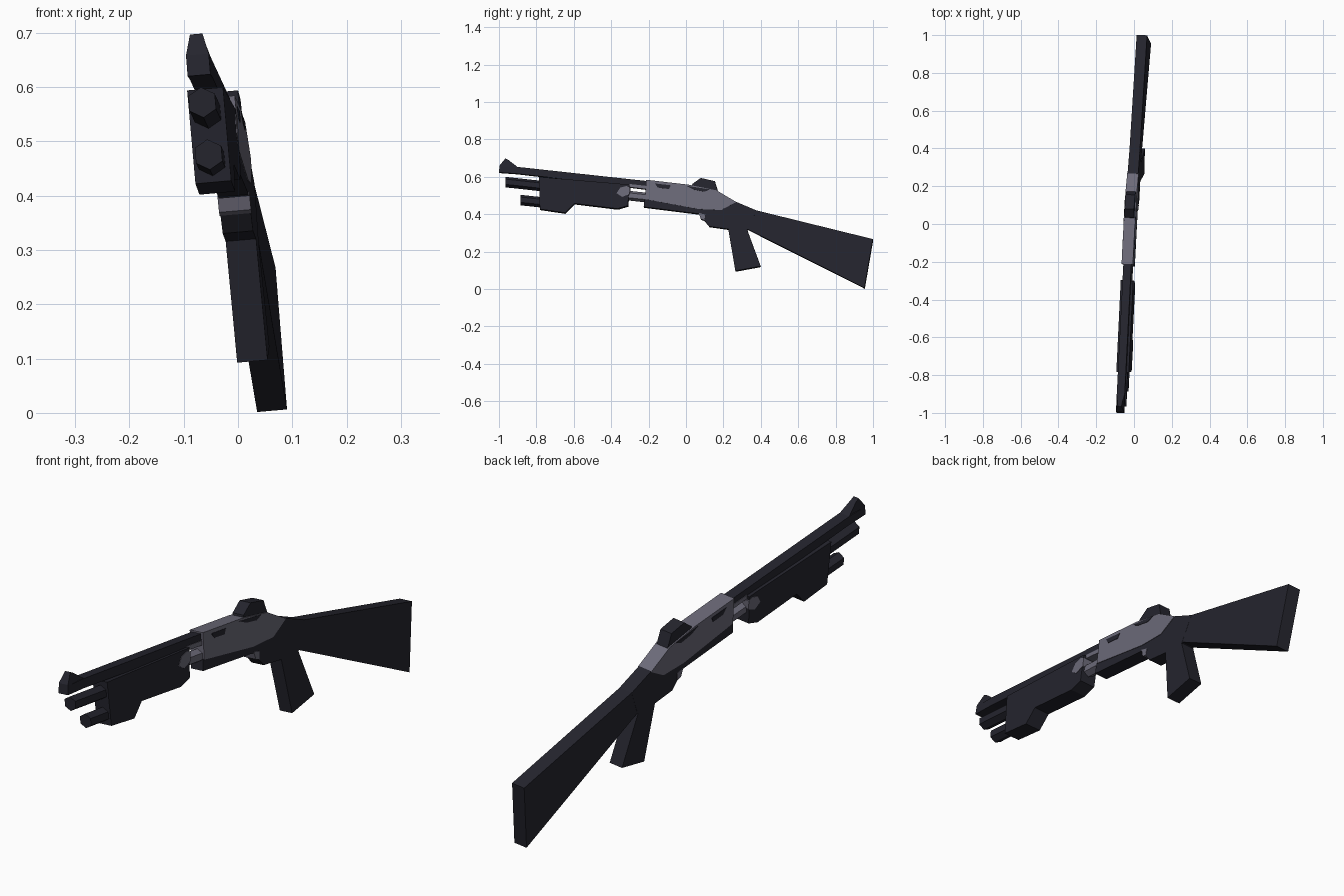
import bpy
import bmesh
from math import cos, sin, pi
from mathutils import Vector

cube = bpy.data.objects.get("Cube")
if cube:
    bpy.data.objects.remove(cube, do_unlink=True)


def make_material(name, color):
    mat = bpy.data.materials.new(name)
    mat.use_nodes = True
    mat.diffuse_color = color
    mat.node_tree.nodes["Principled BSDF"].inputs["Base Color"].default_value = color
    return mat


DARK = make_material("dark gunmetal", (0.018, 0.018, 0.027, 1))
LIGHT = make_material("grey steel", (0.15, 0.145, 0.19, 1))


def lean(p):
    """Slight yaw and roll shared by every part."""
    x, y, z = p
    return Vector((x + 0.024 + 0.041 * y - 0.088 * z, y - 0.041 * x, z + 0.088 * x))


def finish(name, bm, mat):
    bmesh.ops.recalc_face_normals(bm, faces=bm.faces)
    for v in bm.verts:
        v.co = lean(v.co)
    mesh = bpy.data.meshes.new(name)
    bm.to_mesh(mesh)
    bm.free()
    mesh.materials.append(mat)
    obj = bpy.data.objects.new(name, mesh)
    bpy.context.collection.objects.link(obj)
    return obj


def slab(name, profile, width, mat, tip=None):
    """Extrude a side profile (y, z) across x; tip narrows points above a height."""
    bm = bmesh.new()
    sides = []
    for s in (-1, 1):
        ring = []
        for y, z in profile:
            w = width * (0.55 if tip and z > tip else 1)
            ring.append(bm.verts.new((s * w / 2, y, z)))
        sides.append(ring)
        bm.faces.new(ring)
    a, b = sides
    for i in range(len(a)):
        j = (i + 1) % len(a)
        bm.faces.new((a[i], a[j], b[j], b[i]))
    return finish(name, bm, mat)


def tube(name, start, end, radius, mat):
    """Six-sided rod between two (y, z) points."""
    bm = bmesh.new()
    rings = []
    for y, z in (start, end):
        rings.append([bm.verts.new((radius * sin(k * pi / 3), y, z + radius * cos(k * pi / 3)))
                      for k in range(6)])
        bm.faces.new(rings[-1])
    a, b = rings
    for i in range(6):
        j = (i + 1) % 6
        bm.faces.new((a[i], a[j], b[j], b[i]))
    return finish(name, bm, mat)


# Barrel and front sight
slab("barrel", [(-0.99, 0.625), (-0.99, 0.655), (-0.905, 0.652),
                (-0.2, 0.575), (-0.2, 0.535)], 0.042, DARK)
slab("front_sight", [(-1, 0.622), (-0.995, 0.66), (-0.965, 0.698), (-0.95, 0.69),
                     (-0.9, 0.651), (-0.9, 0.615)], 0.042, DARK, tip=0.67)

# Rods under the barrel
tube("magazine_tube", (-0.965, 0.572), (-0.31, 0.5), 0.028, DARK)
tube("magazine_tube_rear", (-0.31, 0.5), (-0.19, 0.487), 0.026, LIGHT)
tube("lower_rod", (-0.885, 0.476), (-0.7, 0.456), 0.028, DARK)
slab("barrel_collar", [(-0.3, 0.56), (-0.21, 0.55), (-0.21, 0.532), (-0.3, 0.543)], 0.046, LIGHT)

# Pump grip
slab("fore_end", [(-0.785, 0.597), (-0.78, 0.425), (-0.645, 0.405), (-0.595, 0.455),
                  (-0.365, 0.427), (-0.31, 0.443), (-0.3, 0.556)], 0.066, DARK)
slab("fore_end_clasp", [(-0.37, 0.51), (-0.35, 0.54), (-0.318, 0.548), (-0.298, 0.54),
                        (-0.3, 0.505), (-0.34, 0.49)], 0.069, LIGHT)

# Receiver
slab("receiver", [(-0.212, 0.582), (-0.216, 0.478), (0.07, 0.425), (0.19, 0.42),
                  (0.27, 0.463), (0.165, 0.525), (0.02, 0.555)], 0.06, LIGHT)
slab("lower_receiver", [(-0.22, 0.48), (-0.225, 0.437), (0.07, 0.4), (0.125, 0.333),
                        (0.25, 0.315), (0.33, 0.315), (0.378, 0.418), (0.267, 0.465),
                        (0.19, 0.43)], 0.056, DARK)
slab("rear_sight_hump", [(0.02, 0.5), (0.035, 0.56), (0.08, 0.592), (0.155, 0.575),
                         (0.172, 0.52), (0.16, 0.5)], 0.05, DARK)
slab("receiver_front_wear", [(-0.165, 0.562), (-0.08, 0.552), (-0.09, 0.532),
                             (-0.15, 0.54)], 0.063, DARK)
slab("receiver_rear_wear", [(0.0, 0.55), (0.13, 0.53), (0.1, 0.518),
                            (0.04, 0.53)], 0.063, DARK)
slab("trigger", [(0.07, 0.405), (0.105, 0.395), (0.1, 0.365), (0.08, 0.372)], 0.059, LIGHT)

# Grip and stock
slab("pistol_grip", [(0.225, 0.33), (0.265, 0.095), (0.4, 0.12), (0.315, 0.35)], 0.056, DARK)
slab("stock", [(0.267, 0.464), (0.375, 0.419), (1, 0.265), (0.955, 0.004),
               (0.33, 0.318), (0.24, 0.36)], 0.055, DARK)
